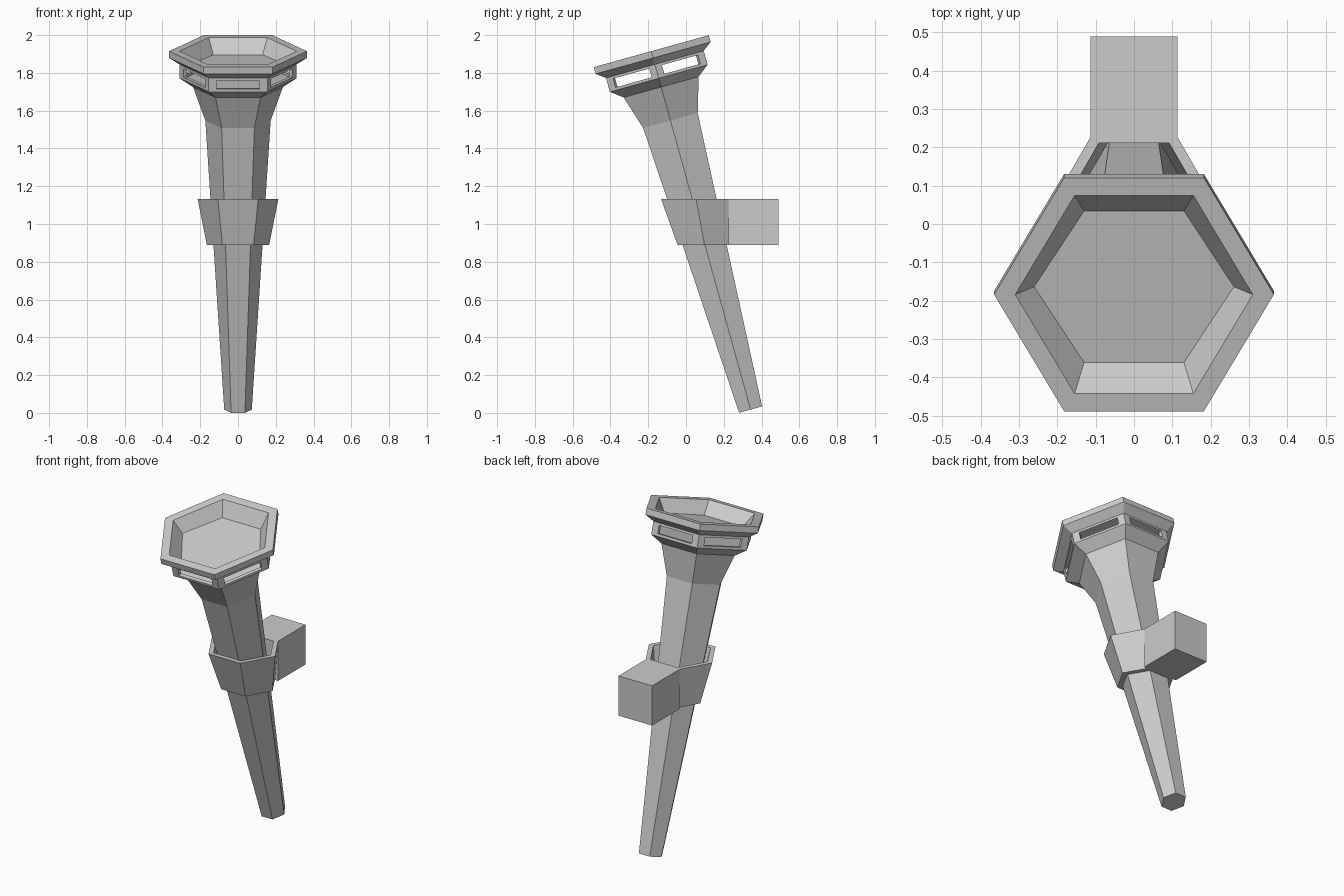
import bpy, bmesh
from math import radians, cos, sin, pi

if "Cube" in bpy.data.objects:
    bpy.data.objects.remove(bpy.data.objects["Cube"])

TILT = radians(15.5)


def hexagon(r, z, cy=0.0, sx=1.0):
    return [(sx * r * cos(i * pi / 3), cy + r * sin(i * pi / 3), z) for i in range(6)]


def make(name, bm, tilted):
    bmesh.ops.recalc_face_normals(bm, faces=bm.faces[:])
    me = bpy.data.meshes.new(name)
    bm.to_mesh(me)
    bm.free()
    ob = bpy.data.objects.new(name, me)
    bpy.context.collection.objects.link(ob)
    if tilted:
        ob.location = (0, 0.342, 0.0175)
        ob.rotation_euler = (TILT, 0, 0)
    return ob


def loft(name, rings, tilted=True, closed=False):
    """Skin rings of points; cap the ends, or join last to first."""
    bm = bmesh.new()
    vs = [[bm.verts.new(p) for p in ring] for ring in rings]
    n = len(vs[0])
    for a, b in zip(vs, vs[1:] + ([vs[0]] if closed else [])):
        for i in range(n):
            j = (i + 1) % n
            bm.faces.new((a[i], a[j], b[j], b[i]))
    if not closed:
        bm.faces.new(vs[0][::-1])
        bm.faces.new(vs[-1])
    return make(name, bm, tilted)


# Tapered handle with flared head
loft("handle", [hexagon(r, t) for r, t in
     [(0.073, 0), (0.173, 1.588), (0.238, 1.772), (0.31, 1.82)]])

# Bowl: underside, rim, and sunken floor
loft("bowl", [hexagon(0.295, 1.887), hexagon(0.365, 1.932), hexagon(0.365, 1.969),
              hexagon(0.31, 1.969), hexagon(0.237, 1.892, sx=1.1)])

# Cage band: hex wall with one window per side
bm = bmesh.new()
corners = hexagon(0.31, 0)
levels = [1.82, 1.835, 1.883, 1.898]
grid = []
for t in levels:
    row = []
    for i in range(6):
        a, b = corners[i], corners[(i + 1) % 6]
        for f in (0, 0.13, 0.87):
            row.append(bm.verts.new((a[0] + (b[0] - a[0]) * f, a[1] + (b[1] - a[1]) * f, t)))
    grid.append(row)
for k in range(3):
    for c in range(18):
        if k == 1 and c % 3 == 1:
            continue  # window opening
        d = (c + 1) % 18
        bm.faces.new((grid[k][c], grid[k][d], grid[k + 1][d], grid[k + 1][c]))
cage = make("window_cage", bm, True)
mod = cage.modifiers.new("thickness", "SOLIDIFY")
mod.thickness = 0.022
mod.offset = -1
mod.use_even_offset = True

# Upright holder cup, open top and bottom
loft("holder_cup", [hexagon(0.165, 0.89, 0.098), hexagon(0.214, 1.133, 0.053),
                    hexagon(0.183, 1.133, 0.053), hexagon(0.134, 0.89, 0.098)],
     tilted=False, closed=True)

# Wall mounting block
bpy.ops.mesh.primitive_cube_add(size=1, location=(0, 0.3575, 1.0115))
block = bpy.context.object
block.name = "wall_block"
block.scale = (0.228, 0.265, 0.243)
